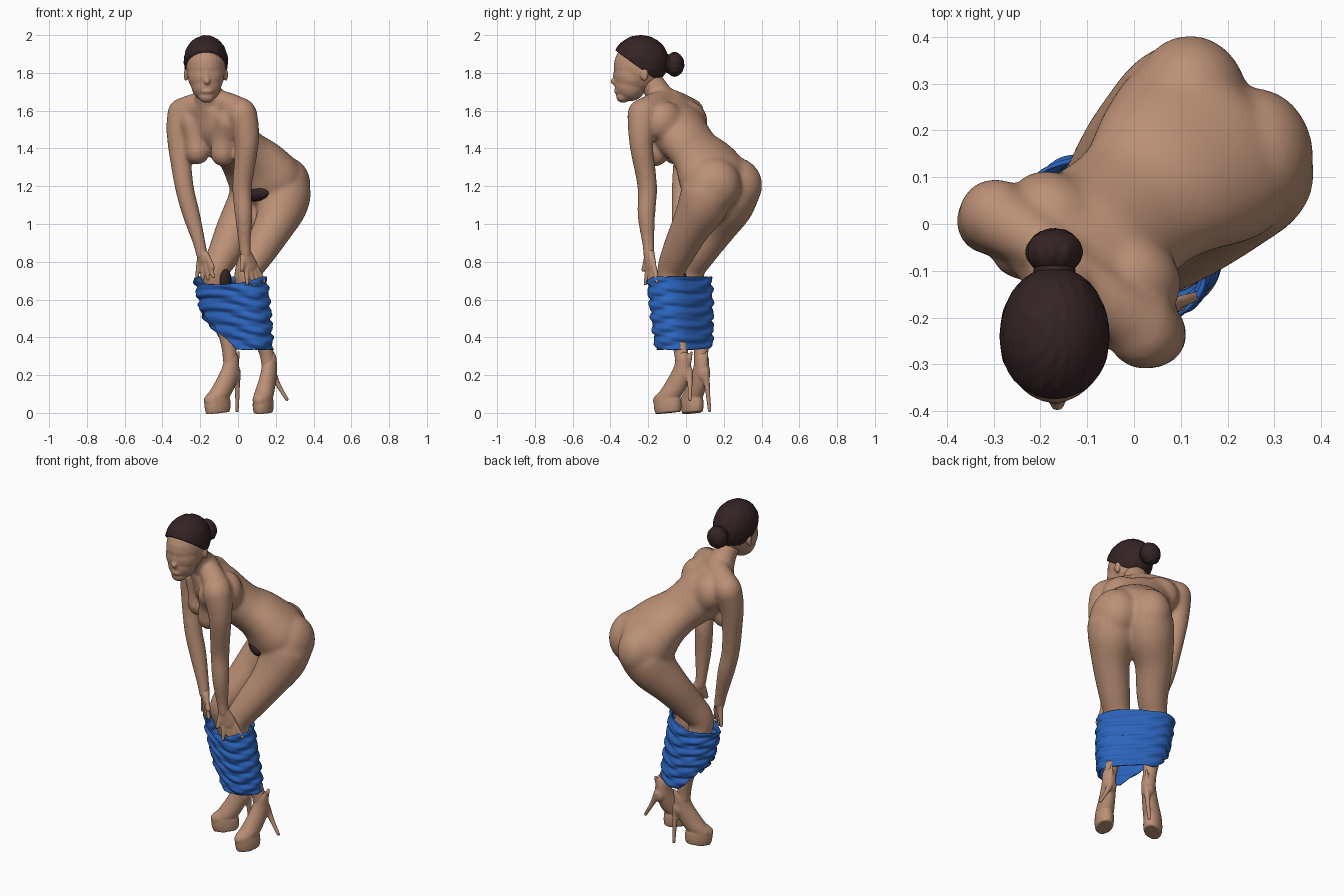
import bpy, bmesh, math
from mathutils import Vector as V, Matrix

if "Cube" in bpy.data.objects:
    bpy.data.objects.remove(bpy.data.objects["Cube"])

def material(name, rgb):
    m = bpy.data.materials.new(name)
    m.diffuse_color = (*rgb, 1)
    m.use_nodes = True
    m.node_tree.nodes["Principled BSDF"].inputs["Base Color"].default_value = m.diffuse_color
    return m

SKIN = material("warm skin", (0.50, 0.28, 0.18))
DARK = material("dark brown", (0.035, 0.017, 0.018))
BLUE = material("blue cloth", (0.025, 0.13, 0.52))
LEFT, FWD, UP = V((0.8, -0.6, 0)), V((-0.6, -0.8, 0)), V((0, 0, 1))

def finish(bm, name, mat, voxel=0, soften=0):
    """Make the object; with a voxel size, fuse its parts and soften the joins."""
    bmesh.ops.recalc_face_normals(bm, faces=bm.faces[:])
    me = bpy.data.meshes.new(name)
    for f in bm.faces:
        f.smooth = True
    bm.to_mesh(me)
    bm.free()
    me.materials.append(mat)
    ob = bpy.data.objects.new(name, me)
    bpy.context.collection.objects.link(ob)
    if voxel:
        mod = ob.modifiers.new("fuse", 'REMESH')
        mod.mode, mod.voxel_size, mod.use_smooth_shade = 'VOXEL', voxel, True
        mod = ob.modifiers.new("soften", 'SMOOTH')
        mod.factor, mod.iterations = 0.5, soften
    return ob

def blob(bm, c, r, side=V((1, 0, 0)), seg=24):
    """Ellipsoid with its first axis along side; returns its vertices."""
    r = (r, r, r) if isinstance(r, (int, float)) else r
    rot = Matrix((side, UP.cross(side), UP)).transposed().to_4x4()
    m = Matrix.Translation(V(c)) @ rot @ Matrix.Diagonal((*r, 1))
    return bmesh.ops.create_uvsphere(bm, u_segments=seg, v_segments=seg // 2,
                                     radius=1, matrix=m)["verts"]

def spline(pts, sub=4):
    """Smooth in-between stations."""
    pts = [V(p) for p in pts]
    out = []
    for i in range(len(pts) - 1):
        a, b, c, d = pts[max(i-1, 0)], pts[i], pts[i+1], pts[min(i+2, len(pts)-1)]
        for k in range(sub):
            t = k / sub
            out.append(0.5 * (2*b + (c-a)*t + (2*a-5*b+4*c-d)*t*t + (3*b-a-3*c+d)*t**3))
    return out + [pts[-1]]

def loft(bm, stations, side=LEFT, seg=24, ends=True):
    """Stations are (x, y, z, radius) or (x, y, z, half width, half depth)."""
    st = spline([s if len(s) == 5 else (*s, s[3]) for s in stations])
    rings = []
    for i, s in enumerate(st):
        c = V(s[:3])
        t = (V(st[min(i+1, len(st)-1)][:3]) - V(st[max(i-1, 0)][:3])).normalized()
        u = (side - t * side.dot(t)).normalized()
        v = t.cross(u)
        rings.append([bm.verts.new(c + u*s[3]*math.cos(a) + v*s[4]*math.sin(a))
                      for a in (2*math.pi*k/seg for k in range(seg))])
    for p, q in zip(rings, rings[1:]):
        for k in range(seg):
            bm.faces.new((p[k], p[(k+1) % seg], q[(k+1) % seg], q[k]))
    bm.faces.new(rings[0][::-1])
    bm.faces.new(rings[-1])
    if ends:
        for s in (st[0], st[-1]):
            blob(bm, s[:3], min(s[3], s[4]) * 0.98, seg=16)

body = bmesh.new()
# torso, bent forward
loft(body, [(.20, .21, 1.14, .14, .11), (.155, .165, 1.22, .22, .165), (.085, .11, 1.32, .20, .142),
            (.015, .045, 1.39, .162, .122), (-.055, -.015, 1.46, .165, .132), (-.105, -.06, 1.53, .185, .13),
            (-.14, -.095, 1.60, .185, .095), (-.155, -.13, 1.65, .10, .07)],
     side=V((.76, -.65, 0)), seg=40, ends=False)
for c in ((.258, .142, 1.205), (.12, .255, 1.205)):
    blob(body, c, (.127, .15, .15))
for c in ((-.165, .02, 1.54), (.0, -.105, 1.54)):
    blob(body, c, (.11, .085, .11), LEFT)
# trapezius, chest and neck
loft(body, [(-.15, -.08, 1.655, .06), (-.22, -.03, 1.63, .065), (-.285, .01, 1.595, .077)], side=UP)
loft(body, [(-.14, -.10, 1.655, .06), (-.06, -.16, 1.635, .065), (.02, -.22, 1.59, .077)], side=UP)
loft(body, [(-.24, -.05, 1.54, .07), (-.225, -.06, 1.46, .06), (-.215, -.06, 1.38, .068)])
loft(body, [(-.05, -.20, 1.54, .07), (-.07, -.175, 1.46, .06), (-.08, -.16, 1.37, .068)])
loft(body, [(-.15, -.10, 1.62, .085), (-.155, -.15, 1.70, .068), (-.165, -.22, 1.80, .066)])
# arms
loft(body, [(-.295, .02, 1.59, .08), (-.31, .005, 1.5, .07), (-.31, -.005, 1.4, .06), (-.285, -.025, 1.2, .051),
            (-.25, -.03, 1.06, .048), (-.205, -.045, .9, .035), (-.19, -.05, .83, .032)])
loft(body, [(.02, -.23, 1.585, .082), (.04, -.235, 1.5, .073), (.045, -.235, 1.4, .062), (.022, -.205, 1.2, .053),
            (.03, -.21, 1.05, .048), (.035, -.20, .9, .034), (.042, -.195, .83, .032)])
# legs
loft(body, [(.25, .115, 1.17, .14), (.232, .085, 1.09, .133), (.186, .024, .98, .106), (.11, -.04, .85, .089),
            (.055, -.08, .75, .074), (.055, -.075, .65, .064), (.08, -.057, .55, .058), (.112, -.043, .42, .047),
            (.15, -.025, .32, .04), (.163, -.02, .24, .04)])
loft(body, [(.105, .25, 1.17, .14), (.065, .22, 1.09, .133), (-.008, .16, .98, .106), (-.07, .075, .85, .089),
            (-.12, .025, .75, .074), (-.11, .04, .65, .064), (-.085, .062, .55, .06), (-.06, .08, .42, .047),
            (-.045, .08, .32, .04), (-.04, .08, .24, .04)])
finish(body, "body", SKIN, .009, 26)

# head: skull, cheeks, jaw, chin, nose, bridge, lips, ears
head = bmesh.new()
for c, r in (((-.17, -.25, 1.83), (.105, .134, .14)), ((-.17, -.285, 1.785), (.097, .098, .10)),
             ((-.168, -.295, 1.735), (.08, .084, .085)), ((-.166, -.333, 1.675), (.044, .037, .034)),
             ((-.164, -.380, 1.755), (.017, .021, .017)), ((-.165, -.374, 1.78), (.010, .014, .04)),
             ((-.165, -.364, 1.703), (.034, .018, .015)),
             ((-.277, -.22, 1.79), (.01, .022, .035)), ((-.063, -.22, 1.79), (.01, .022, .035))):
    blob(head, c, r)
finish(head, "head", SKIN, .006, 9)

# hands resting above the knees
hands = bmesh.new()
def hand(wrist, knuckle, spread, point, thumb):
    wrist, knuckle, spread, point = V(wrist), V(knuckle), V(spread).normalized(), V(point).normalized()
    loft(hands, [(*wrist, .03, .027), (*wrist.lerp(knuckle, .6), .042, .022), (*knuckle, .044, .018)], side=spread)
    for i in (-1.5, -.5, .5, 1.5):
        a = knuckle + spread * i * .022
        b = a + point * (.095 - .01 * abs(i)) + spread * i * .014
        loft(hands, [(*a, .014), (*a.lerp(b, .5), .0125), (*b, .0105)], side=spread, seg=12)
    a = wrist.lerp(knuckle, .3) + spread * thumb * .025
    b = a + spread * thumb * .035 + point * .065
    loft(hands, [(*a, .017), (*b, .012)], side=spread.cross(point), seg=12)

hand((-.19, -.05, .85), (-.18, -.058, .80), LEFT, (.08, -.06, -1), 1)
hand((.04, -.196, .85), (.07, -.185, .765), (.8, .55, .1), (.3, .02, -.95), -1)
finish(hands, "hands", SKIN, .006, 4)

# platform shoes with thin heels
shoes = bmesh.new()
def shoe(ankle, ahead, tip):
    a, d = V(ankle), V(ahead).normalized()
    s = V((-d.y, d.x, 0))
    at = lambda f, z: (*(a + d * f).xy, z)
    loft(shoes, [(*at(-.005, .29), .038), (*at(.0, .225), .04, .05), (*at(.035, .15), .045, .055),
                 (*at(.08, .09), .05, .052), (*at(.13, .065), .042, .036)], side=s)
    loft(shoes, [(*at(.08, .0), .047, .07), (*at(.083, .035), .051, .077), (*at(.083, .075), .05, .074)],
         side=s, ends=False)
    blob(shoes, at(-.02, .21), (.036, .038, .05))
    loft(shoes, [(*at(-.04, .22), .022), (*V(tip).lerp(V(at(-.045, .2)), .6), .014), (*V(tip), .010)],
         side=s, seg=12)
    loft(shoes, [(*at(-.035, .24), .013), (*at(-.052, .32), .009)], side=s, seg=12)

shoe((-.04, .08, 0), (-.82, -.57, 0), (-.005, .125, .012))
shoe((.165, -.02, 0), (-.38, -.92, 0), (.26, .02, .07))
finish(shoes, "shoes", SKIN, .006, 4)

# hair cap, trimmed along a sloping hairline, with fine strand ripples
def ripple(verts, c, amount):
    for v in verts:
        d = v.co - V(c)
        v.co = V(c) + d * (1 + amount * math.sin(d.x * 190 + 9 * math.sin(d.z * 25)) * math.cos(d.y * 60))

bm = bmesh.new()
c = (-.17, -.24, 1.862)
ripple(blob(bm, c, (.117, .148, .137), seg=80), c, .012)
bmesh.ops.bisect_plane(bm, geom=bm.verts[:] + bm.edges[:] + bm.faces[:], plane_co=(0, -.16, 1.765),
                       plane_no=(0, .72, 1), clear_inner=True)
bmesh.ops.holes_fill(bm, edges=[e for e in bm.edges if e.is_boundary], sides=0)
finish(bm, "hair", DARK)

bm = bmesh.new()
c = (-.17, -.06, 1.845)
ripple(blob(bm, c, (.06, .05, .064), seg=48), c, .04)
blob(bm, (-.17, -.10, 1.85), (.045, .035, .05))
finish(bm, "hair_bun", DARK)

# dark body hair patch and folded undergarment
bm = bmesh.new()
blob(bm, (.085, .055, 1.165), (.105, .04, .045), V((.71, -.71, 0)))
finish(bm, "body_hair", DARK)
bm = bmesh.new()
blob(bm, (-.065, -.03, .70), (.025, .04, .06), LEFT)
finish(bm, "undergarment", DARK)

# lowered cloth around both legs, hem rising over the right shin
bm = bmesh.new()
N, R = 96, 40
square = lambda x: math.copysign(abs(x) ** .8, x)
rings = []
for j in range(R + 1):
    ring = []
    for k in range(N):
        t = 2 * math.pi * k / N
        ct, sn = math.cos(t), math.sin(t)
        rise = .30 * min(max((.2 - ct) / 1.2, 0), 1) * max(.45 + .55 * sn, .06)
        top, low = .72 - .04 * max(0, sn), .335 + rise
        z = top + (low - top) * j / R
        h = (.72 - z) / .385
        mid = V((-.042, -.035, 0)).lerp(V((.02, -.01, 0)), h)
        a, b = .208 - .035 * h * h, .117 - .008 * h * h
        fold = .006 * math.sin(z * 95 + 3.5 * ct + 1.5 * math.sin(3 * t)) + .003 * math.sin(z * 170 - 5 * sn)
        ring.append(bm.verts.new(mid + LEFT * (a + fold) * square(ct) + FWD * (b + fold) * square(sn) + UP * z))
    rings.append(ring)
for p, q in zip(rings, rings[1:]):
    for k in range(N):
        bm.faces.new((p[k], q[k], q[(k+1) % N], p[(k+1) % N]))
ob = finish(bm, "lowered_cloth", BLUE)
mod = ob.modifiers.new("thickness", 'SOLIDIFY')
mod.thickness, mod.offset = 0.008, 0
